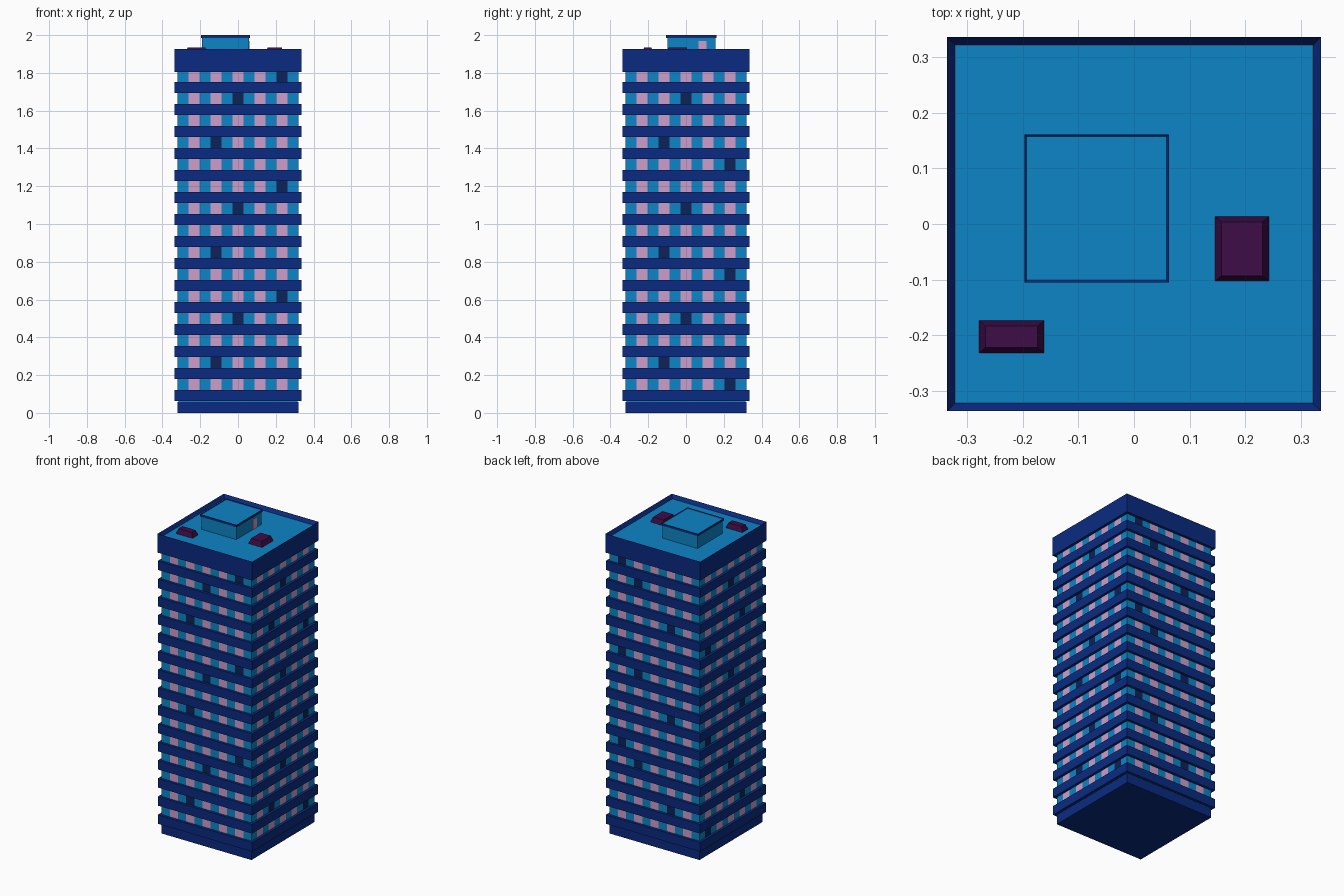
import bpy, bmesh, math
from mathutils import Matrix, Vector

if "Cube" in bpy.data.objects:
    bpy.data.objects.remove(bpy.data.objects["Cube"])


def material(name, rgb):
    m = bpy.data.materials.new(name)
    m.diffuse_color = (*rgb, 1)
    m.use_nodes = True
    m.node_tree.nodes["Principled BSDF"].inputs["Base Color"].default_value = m.diffuse_color
    return m


WALL = material("bright blue", (0.004, 0.235, 0.57))
NAVY = material("navy blue", (0.003, 0.024, 0.22))
LIT = material("pink window", (0.61, 0.34, 0.60))
DARK = material("dark window", (0.004, 0.016, 0.10))
PLUM = material("dark plum", (0.048, 0.004, 0.065))

FLOORS, STEP, SLAB, FIRST = 15, 0.1164, 0.058, 0.064
HALF, EDGE, ROOF, TOP = 0.319, 0.335, 1.903, 1.926
COLS = 11


def finish(name, bm, mats):
    me = bpy.data.meshes.new(name)
    bm.to_mesh(me)
    bm.free()
    for m in mats:
        me.materials.append(m)
    ob = bpy.data.objects.new(name, me)
    bpy.context.collection.objects.link(ob)
    return ob


def box_bm(lo, hi):
    bm = bmesh.new()
    lo, hi = Vector(lo), Vector(hi)
    size = hi - lo
    bmesh.ops.create_cube(bm, size=1, matrix=Matrix.Translation((lo + hi) / 2)
                          @ Matrix.Diagonal((*size, 1)))
    bm.normal_update()
    return bm


def box(name, lo, hi, mat):
    return finish(name, box_bm(lo, hi), [mat])


def tray(name, lo, hi, rim, depth):
    """Box whose top is a sunken bright panel inside a navy rim."""
    bm = box_bm(lo, hi)
    top = max(bm.faces, key=lambda f: f.normal.z)
    bmesh.ops.inset_region(bm, faces=[top], thickness=rim)
    for v in top.verts:
        v.co.z -= depth
    top.material_index = 1
    return finish(name, bm, [NAVY, WALL])


# Unlit windows: (floor remainder by five) -> window column, per side
UNLIT = {
    "front": {1: 1, 3: 2, 4: 4},
    "right": {0: 4, 1: 1, 3: 2},
    "back": {1: 3, 3: 1, 4: 0},
    "left": {0: 0, 1: 3, 3: 2},
}


# Facades: flush strips of wall and window on each floor
def facade(side, turn):
    bm = bmesh.new()
    rot = Matrix.Rotation(turn, 4, 'Z')
    w = 2 * HALF / COLS
    for row in range(FLOORS):
        z0 = FIRST + row * STEP + SLAB - 0.004
        z1 = FIRST + (row + 1) * STEP + 0.004
        for c in range(COLS):
            x0, x1 = -HALF + c * w, -HALF + (c + 1) * w
            f = bm.faces.new([bm.verts.new(rot @ Vector((x, -HALF, z)))
                              for x, z in ((x0, z0), (x1, z0), (x1, z1), (x0, z1))])
            if c % 2:
                f.material_index = 2 if UNLIT[side].get(row % 5) == c // 2 else 1
    bmesh.ops.remove_doubles(bm, verts=bm.verts, dist=0.0001)
    finish(side + "_facade", bm, [WALL, LIT, DARK])


for i, side in enumerate(("front", "right", "back", "left")):
    facade(side, i * math.pi / 2)

# Base plinth and the stacked floor slabs
box("base", (-HALF, -HALF, 0), (HALF, HALF, 0.0585), NAVY)
box("base_joint", (-HALF + 0.004, -HALF + 0.004, 0.05), (HALF - 0.004, HALF - 0.004, 0.07), WALL)
slabs = box("floor_slabs", (-EDGE, -EDGE, FIRST), (EDGE, EDGE, FIRST + SLAB), NAVY)
arr = slabs.modifiers.new("floors", 'ARRAY')
arr.count = FLOORS
arr.use_relative_offset = False
arr.use_constant_offset = True
arr.constant_offset_displace = (0, 0, STEP)

# Roof band with parapet and sunken roof deck
tray("roof_band", (-EDGE - 0.001, -EDGE - 0.001, 1.805), (EDGE + 0.001, EDGE + 0.001, TOP),
     0.021, TOP - ROOF)

# Rooftop stair house with cap and door
box("stair_house", (-0.190, -0.099, ROOF - 0.002), (0.057, 0.155, 1.988), WALL)
tray("stair_house_cap", (-0.197, -0.105, 1.986), (0.063, 0.161, 2.0), 0.006, 0.004)
box("stair_door", (0.05, 0.065, ROOF), (0.060, 0.109, 1.968), LIT)


# Rooftop units with sloped sides
def roof_unit(name, x0, x1, y0, y1):
    bm = box_bm((x0, y0, ROOF - 0.002), (x1, y1, 1.935))
    cx, cy = (x0 + x1) / 2, (y0 + y1) / 2
    for v in bm.verts:
        if v.co.z > 1.92:
            v.co.x -= math.copysign(0.012, v.co.x - cx)
            v.co.y -= math.copysign(0.010, v.co.y - cy)
    finish(name, bm, [PLUM])


roof_unit("roof_unit_right", 0.145, 0.243, -0.103, 0.014)
roof_unit("roof_unit_left", -0.279, -0.161, -0.232, -0.173)
